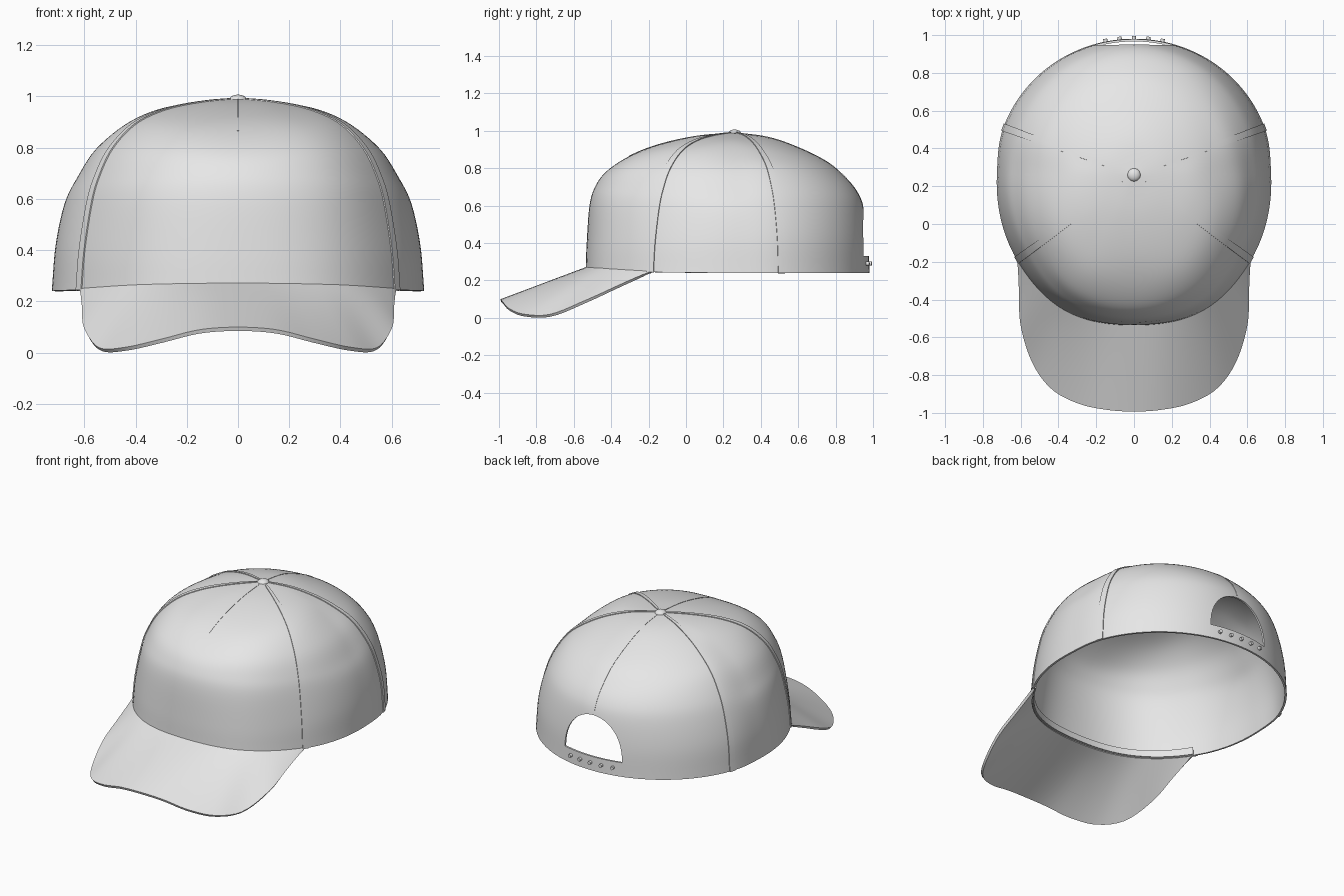
import bpy, bmesh
from math import radians, degrees, sin, cos, pi
from mathutils import Vector

if "Cube" in bpy.data.objects:
    bpy.data.objects.remove(bpy.data.objects["Cube"], do_unlink=True)

grey = bpy.data.materials.new("light grey fabric")
grey.use_nodes = True
grey.diffuse_color = (0.8, 0.8, 0.8, 1)
grey.node_tree.nodes["Principled BSDF"].inputs["Base Color"].default_value = (0.8, 0.8, 0.8, 1)

APEX_Y = 0.26
HEART = Vector((0, APEX_Y, 0.35))
FRONT_SEAM, BACK_SEAM = 54, 110

# Crown meridians (radius, height) from hem to apex, by angle away from the front
MERIDIANS = {
    0: [(.79, .265), (.785, .4), (.77, .6), (.74, .7), (.68, .78), (.56, .86), (.41, .92), (.21, .965), (0, .985)],
    27: [(.8, .26), (.79, .4), (.765, .6), (.73, .7), (.67, .79), (.56, .87), (.41, .925), (.21, .967), (0, .985)],
    54: [(.76, .245), (.745, .4), (.71, .58), (.675, .68), (.61, .79), (.5, .885), (.36, .94), (.19, .97), (0, .985)],
    90: [(.72, .24), (.705, .42), (.67, .58), (.62, .68), (.545, .79), (.43, .88), (.31, .94), (.16, .972), (0, .985)],
    110: [(.73, .24), (.715, .42), (.675, .58), (.625, .69), (.54, .8), (.43, .875), (.31, .93), (.16, .97), (0, .985)],
    180: [(.715, .24), (.708, .42), (.685, .58), (.65, .67), (.585, .75), (.49, .83), (.34, .905), (.18, .96), (0, .985)],
}
ROWS = 8

# Free edge of the brim, from just past the centre round to the side
BRIM_EDGE = [(-.15, -.98, .082), (0, -.99, .092), (.15, -.98, .082), (.3, -.945, .045), (.44, -.865, .014),
             (.54, -.72, .014), (.597, -.53, .09), (.604, -.36, .168), (.61, -.2, .24)]


def smooth(keys, vals, t, flat_ends=False):
    """Cubic interpolation through vectors at the given keys."""
    last = len(keys) - 1
    i = max(j for j in range(last) if keys[j] <= t or j == 0)

    def slope(j):
        if flat_ends and j in (0, last):
            return vals[0] * 0
        a, b = max(j - 1, 0), min(j + 1, last)
        return (vals[b] - vals[a]) / (keys[b] - keys[a])

    h = keys[i + 1] - keys[i]
    s = (t - keys[i]) / h
    return (vals[i] * (2 * s**3 - 3 * s**2 + 1) + slope(i) * (h * (s**3 - 2 * s**2 + s))
            + vals[i + 1] * (3 * s**2 - 2 * s**3) + slope(i + 1) * (h * (s**3 - s**2)))


def crown_point(angle, u, lift=0.0):
    """Point on the crown at an angle from the front and a row from hem to apex."""
    angles = list(MERIDIANS)
    turn = min(abs(angle), 360 - abs(angle))
    row = [smooth(angles, [Vector(m[k]) for m in MERIDIANS.values()], turn, True)
           for k in range(ROWS + 1)]
    r, z = smooth(list(range(ROWS + 1)), row, u)
    a = radians(angle)
    p = Vector((r * sin(a), APEX_Y - r * cos(a), z))
    return p + (p - HEART).normalized() * lift


def activate(obj):
    bpy.ops.object.select_all(action='DESELECT')
    obj.select_set(True)
    bpy.context.view_layer.objects.active = obj


def apply(obj, kind, **settings):
    activate(obj)
    mod = obj.modifiers.new(kind, kind)
    for key, value in settings.items():
        setattr(mod, key, value)
    bpy.ops.object.modifier_apply(modifier=mod.name)


def finish(obj, angle=35):
    activate(obj)
    obj.data.materials.clear()
    obj.data.materials.append(grey)
    bpy.ops.object.shade_smooth_by_angle(angle=radians(angle))


def new_object(name, bm):
    bmesh.ops.recalc_face_normals(bm, faces=bm.faces)
    mesh = bpy.data.meshes.new(name)
    bm.to_mesh(mesh)
    bm.free()
    obj = bpy.data.objects.new(name, mesh)
    bpy.context.collection.objects.link(obj)
    return obj


def sheet(name, surface, across, along, thickness):
    """Thickened grid whose points come from surface(s, t), both from 0 to 1."""
    bm = bmesh.new()
    grid = [[bm.verts.new(surface(i / across, j / along)) for j in range(along + 1)]
            for i in range(across + 1)]
    for i in range(across):
        for j in range(along):
            bm.faces.new((grid[i][j], grid[i + 1][j], grid[i + 1][j + 1], grid[i][j + 1]))
    bmesh.ops.remove_doubles(bm, verts=bm.verts, dist=1e-5)
    obj = new_object(name, bm)
    apply(obj, 'SOLIDIFY', thickness=thickness, offset=0)
    return obj


# Crown shell
crown = sheet("crown", lambda s, t: crown_point(360 * s - 180, ROWS * t), 120, 40, 0.012)

# Arched opening above the back strap
bm = bmesh.new()
arch = [(0.205 * cos(pi * k / 24), 0.33 + 0.255 * sin(pi * k / 24) ** 0.9) for k in range(25)]
face = bm.faces.new([bm.verts.new((x, 0.6, z)) for x, z in arch])
side = bmesh.ops.extrude_face_region(bm, geom=[face])["geom"]
bmesh.ops.translate(bm, verts=[v for v in side if isinstance(v, bmesh.types.BMVert)], vec=(0, 0.7, 0))
cutter = new_object("opening_cutter", bm)
cutter.hide_render = True
apply(crown, 'BOOLEAN', operation='DIFFERENCE', object=cutter, solver='EXACT')
bpy.data.objects.remove(cutter, do_unlink=True)
finish(crown)


# Seam tapes and centre stitching
def seam(name, angle, half_width, start, end, lift):
    def surface(s, t):
        u = start + (end - start) * t
        mid = crown_point(angle, u)
        r = max((mid - Vector((0, APEX_Y, mid.z))).length, 0.06)
        taper = half_width * min(1, 0.3 + r)
        return crown_point(angle + degrees((2 * s - 1) * taper / r), u, lift)
    finish(sheet(name, surface, 4, 40, 0.008))


for label, sign in (("left", 1), ("right", -1)):
    seam(label + "_front_seam", sign * FRONT_SEAM, 0.02, 0, 7.8, 0.007)
    seam(label + "_back_seam", sign * BACK_SEAM, 0.02, 0, 7.8, 0.007)
seam("centre_front_seam", 0, 0.004, 5, 7.8, 0.004)
seam("centre_back_seam", 180, 0.004, 2.2, 7.8, 0.004)


# Brim, ruled between the crown hem and its free edge
def brim_surface(s, t):
    k = 2 * s - 1
    hem = crown_point(FRONT_SEAM * k, 0)
    edge = smooth(list(range(-1, 8)), [Vector(p) for p in BRIM_EDGE], abs(k) * 7)
    if k < 0:
        edge.x = -edge.x
    return hem.lerp(edge, t)


finish(sheet("brim", brim_surface, 64, 12, 0.016), 50)

# Sweatband inside the front hem
finish(sheet("sweatband", lambda s, t: crown_point(FRONT_SEAM * (2 * s - 1), 0.3 * t, -0.012), 40, 3, 0.008))

# Button on top
bpy.ops.mesh.primitive_uv_sphere_add(segments=24, ring_count=12, location=(0, APEX_Y, 0.985))
button = bpy.context.object
button.name = "top_button"
button.scale = (0.035, 0.035, 0.022)
finish(button, 60)

# Snap pegs along the back strap
for k in range(-2, 3):
    spot = crown_point(180 + 6 * k, 0.28, 0.01)
    outward = Vector((spot.x, spot.y - APEX_Y, 0))
    bpy.ops.mesh.primitive_cylinder_add(vertices=12, radius=0.011, depth=0.024, location=spot,
                                        rotation=outward.to_track_quat('Z', 'Y').to_euler())
    peg = bpy.context.object
    peg.name = "snap_peg_%d" % (k + 3)
    finish(peg)
